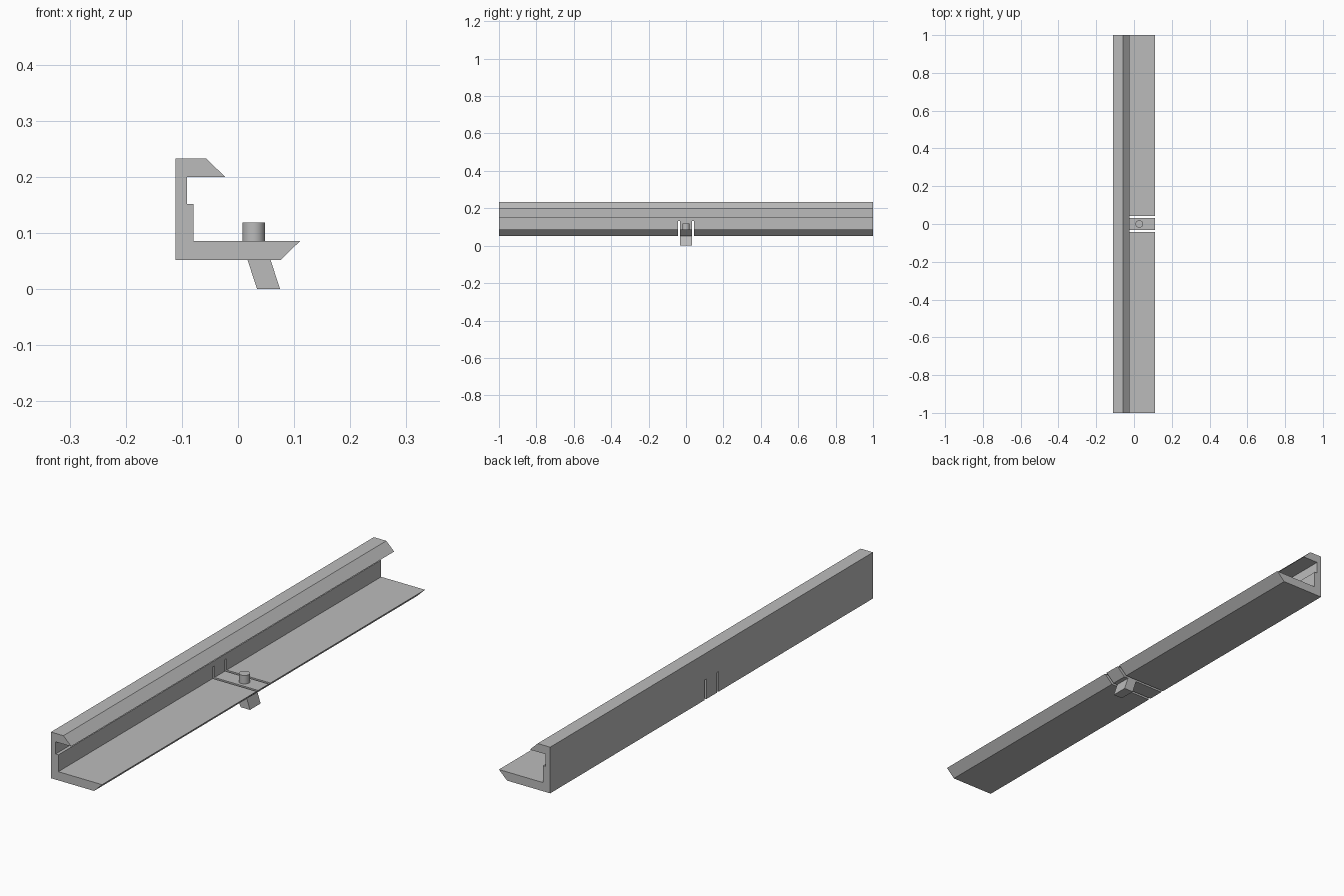
import bpy
import bmesh
import math
from mathutils import Matrix

cube = bpy.data.objects.get("Cube")
if cube:
    bpy.data.objects.remove(cube, do_unlink=True)

# Single plain grey plastic
grey = bpy.data.materials.new("light_grey")
grey.use_nodes = True
grey.diffuse_color = (0.5, 0.5, 0.5, 1)
grey.node_tree.nodes["Principled BSDF"].inputs["Base Color"].default_value = (0.5, 0.5, 0.5, 1)


def finish(name, bm):
    bmesh.ops.recalc_face_normals(bm, faces=bm.faces)
    mesh = bpy.data.meshes.new(name)
    bm.to_mesh(mesh)
    bm.free()
    mesh.materials.append(grey)
    obj = bpy.data.objects.new(name, mesh)
    bpy.context.collection.objects.link(obj)
    return obj


def extrude_profile(name, points, half_width, y=0):
    """Extrude an x-z outline along y."""
    bm = bmesh.new()
    face = bm.faces.new([bm.verts.new((x, y - half_width, z)) for x, z in points])
    moved = bmesh.ops.extrude_face_region(bm, geom=[face])["geom"]
    verts = [v for v in moved if isinstance(v, bmesh.types.BMVert)]
    bmesh.ops.translate(bm, verts=verts, vec=(0, 2 * half_width, 0))
    return finish(name, bm)


# Long C-shaped rail with a chamfered lip and floor
rail = extrude_profile("rail", [
    (-0.111, 0.052), (0.076, 0.052), (0.111, 0.086), (-0.079, 0.086),
    (-0.079, 0.152), (-0.091, 0.152), (-0.091, 0.2), (-0.023, 0.2),
    (-0.057, 0.233), (-0.111, 0.233)], 1)

# Two slots that free the spring tab in the floor and back wall
slot = [(-0.2, 0.02), (0.2, 0.02), (0.2, 0.131), (-0.2, 0.131)]
for side in (-1, 1):
    cutter = extrude_profile("slot_cutter", slot, 0.005, side * 0.038)
    cutter.hide_render = True
    mod = rail.modifiers.new("slot", "BOOLEAN")
    mod.operation = "DIFFERENCE"
    mod.solver = "EXACT"
    mod.object = cutter
    bpy.context.view_layer.objects.active = rail
    bpy.ops.object.modifier_apply(modifier=mod.name)
    bpy.data.objects.remove(cutter, do_unlink=True)

# Slanted finger grip under the tab
extrude_profile("release_grip", [
    (0.017, 0.052), (0.034, 0.0), (0.075, 0.0), (0.058, 0.052)], 0.033)

# Round locking pin on top of the tab
bm = bmesh.new()
bmesh.ops.create_cone(bm, cap_ends=True, segments=32, radius1=0.02, radius2=0.02,
                      depth=0.033, matrix=Matrix.Translation((0.028, 0, 0.1025)))
pin = finish("locking_pin", bm)
bpy.ops.object.select_all(action="DESELECT")
pin.select_set(True)
bpy.context.view_layer.objects.active = pin
bpy.ops.object.shade_smooth_by_angle(angle=math.radians(30))
